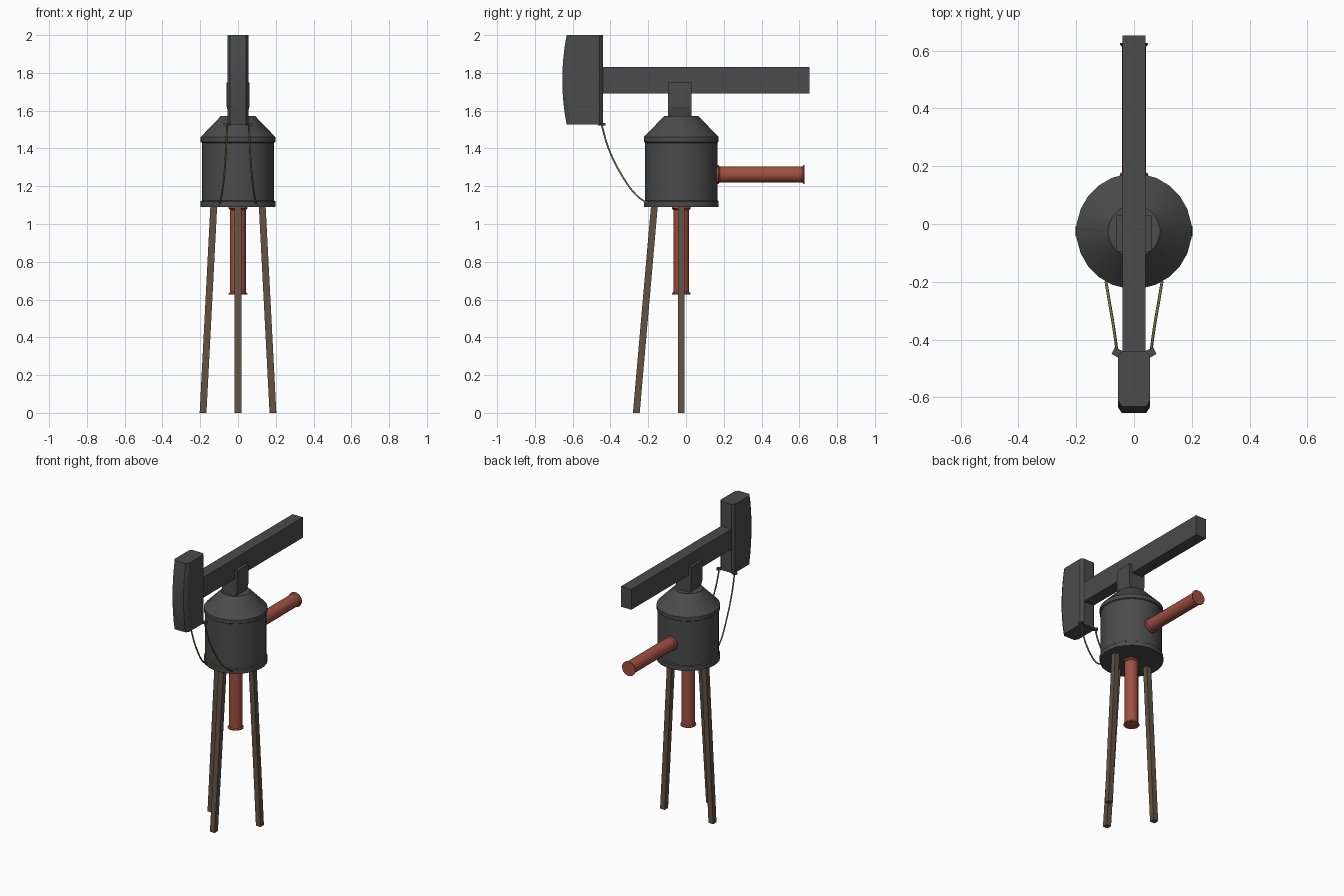
import bpy, bmesh, math
from mathutils import Matrix, Vector

cube = bpy.data.objects.get("Cube")
if cube:
    bpy.data.objects.remove(cube, do_unlink=True)

CY = -0.025  # y of the body axis


def material(name, rgb):
    m = bpy.data.materials.new(name)
    m.use_nodes = True
    m.diffuse_color = (*rgb, 1)
    bsdf = next(n for n in m.node_tree.nodes if n.type == 'BSDF_PRINCIPLED')
    bsdf.inputs["Base Color"].default_value = (*rgb, 1)
    return m


iron = material("dark iron", (0.07, 0.07, 0.07))
red = material("rusty red", (0.35, 0.08, 0.052))
wood = material("brown wood", (0.12, 0.085, 0.06))
rope = material("olive rope", (0.2, 0.185, 0.09))


def finish(name, bm, mat, smooth=False):
    bmesh.ops.recalc_face_normals(bm, faces=bm.faces)
    me = bpy.data.meshes.new(name)
    bm.to_mesh(me)
    bm.free()
    me.materials.append(mat)
    ob = bpy.data.objects.new(name, me)
    bpy.context.collection.objects.link(ob)
    if smooth:
        bpy.ops.object.select_all(action='DESELECT')
        ob.select_set(True)
        bpy.context.view_layer.objects.active = ob
        bpy.ops.object.shade_smooth_by_angle(angle=math.radians(30))
    return ob


def loft(name, rings, mat, smooth=False, matrix=Matrix()):
    """Skin a list of equally sized closed rings and cap both ends."""
    bm = bmesh.new()
    loops = [[bm.verts.new(matrix @ Vector(p)) for p in r] for r in rings]
    for a, b in zip(loops, loops[1:]):
        for i in range(len(a)):
            j = (i + 1) % len(a)
            bm.faces.new((a[i], a[j], b[j], b[i]))
    bm.faces.new(loops[0])
    bm.faces.new(loops[-1])
    return finish(name, bm, mat, smooth)


def lathe(name, profile, n, mat, matrix):
    rings = [[(r * math.cos((i + 0.5) * math.tau / n),
               r * math.sin((i + 0.5) * math.tau / n), z) for i in range(n)]
             for r, z in profile]
    return loft(name, rings, mat, True, matrix)


def rect(cx, cy, z, hx, hy):
    return [(cx + sx * hx, cy + sy * hy, z)
            for sx, sy in ((-1, -1), (1, -1), (1, 1), (-1, 1))]


# Boiler with bottom rim, upper band and cone
lathe("boiler",
      [(0.2, 1.09), (0.2, 1.12), (0.193, 1.125), (0.193, 1.43), (0.2, 1.435),
       (0.2, 1.46), (0.09, 1.573)], 24, iron, Matrix.Translation((0, CY, 0)))

# Flanged pipes, one hanging and one pointing back
pipe = [(0.05, 0), (0.05, 0.006), (0.043, 0.012), (0.043, 0.448), (0.05, 0.454),
        (0.05, 0.465)]
lathe("lower_pipe", pipe, 16, red, Matrix.Translation((0, CY, 0.627)))
lathe("rear_pipe", pipe, 16, red,
      Matrix.Translation((0, 0.627, 1.262)) @ Matrix.Rotation(math.pi / 2, 4, 'X'))

# Three splayed legs
for name, dx, dy in (("left_leg", 1, 0), ("right_leg", -1, 0), ("front_leg", 0, -1)):
    bottom = (dx * 0.185, CY + dy * 0.238)
    top = (dx * 0.128, CY + dy * 0.142)
    loft(name, [rect(*bottom, 0, 0.018, 0.018), rect(*top, 1.1, 0.018, 0.018)], wood)

# Pivot bracket, narrowed at the foot
loft("pivot_bracket",
     [rect(0, -0.033, 1.56, 0.045, 0.062), rect(0, -0.033, 1.62, 0.06, 0.062),
      rect(0, -0.033, 1.75, 0.06, 0.062)], iron)

# Walking beam
loft("beam", [rect(0, 0.1, 1.69, 0.04, 0.553), rect(0, 0.1, 1.83, 0.04, 0.553)], iron)

# Curved beam head with chamfered corners
rings = []
for i in range(9):
    t = i / 4 - 1
    f = -0.655 + 0.023 * t * t
    half = [(0.042, f), (0.056, f + 0.022), (0.056, -0.457), (0.04, -0.44)]
    z = 1.763 + t * 0.237
    rings.append([(x, y, z) for x, y in half] + [(-x, y, z) for x, y in reversed(half)])
loft("beam_head", rings, iron, True)

# Rope lugs and sagging ropes on both sides
path = ((0.058, -0.448, 1.53), (0.063, -0.41, 1.4), (0.074, -0.335, 1.25),
        (0.087, -0.26, 1.15), (0.097, -0.2, 1.108))
for side, s in (("left", 1), ("right", -1)):
    lug = [(0.04, -0.44), (0.066, -0.427), (0.078, -0.45), (0.05, -0.465)]
    loft(side + "_rope_lug", [[(s * x, y, z) for x, y in lug] for z in (1.522, 1.534)], iron)
    cu = bpy.data.curves.new(side + "_rope", 'CURVE')
    cu.dimensions = '3D'
    cu.bevel_depth = 0.005
    cu.bevel_resolution = 1
    cu.resolution_u = 5
    cu.use_fill_caps = True
    sp = cu.splines.new('BEZIER')
    sp.bezier_points.add(len(path) - 1)
    for bp, (x, y, z) in zip(sp.bezier_points, path):
        bp.co = (s * x, y, z)
        bp.handle_left_type = bp.handle_right_type = 'AUTO'
    cu.materials.append(rope)
    bpy.context.collection.objects.link(bpy.data.objects.new(side + "_rope", cu))
